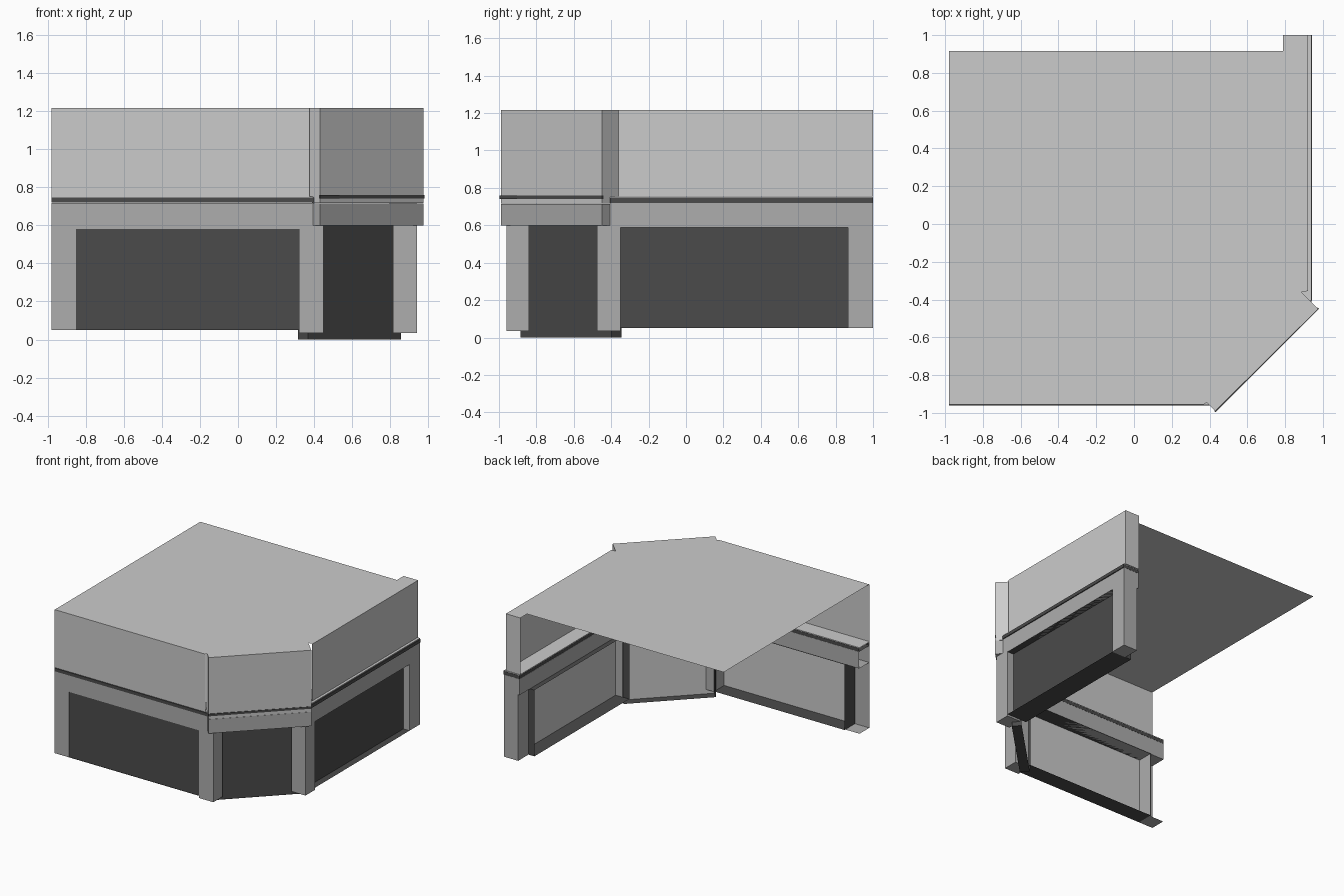
import bpy, bmesh
from mathutils import Vector

if "Cube" in bpy.data.objects:
    bpy.data.objects.remove(bpy.data.objects["Cube"])


def shade(name, v):
    m = bpy.data.materials.new(name)
    m.diffuse_color = (v, v, v, 1)
    m.use_nodes = True
    m.node_tree.nodes["Principled BSDF"].inputs["Base Color"].default_value = m.diffuse_color
    return m


dark, stone = shade("dark", .07), shade("stone", .42)


def make(name, verts, faces, mat=None):
    me = bpy.data.meshes.new(name)
    me.from_pydata([tuple(v) for v in verts], [], faces)
    me.update()
    ob = bpy.data.objects.new(name, me)
    bpy.context.collection.objects.link(ob)
    if mat:
        me.materials.append(mat)
    return ob


def strip(name, plan, z0, z1, mat=None):
    """Thin upright wall along a plan polyline (outside is to the right)."""
    n = len(plan)
    verts = [(x, y, z) for z in (z0, z1) for x, y in plan]
    return make(name, verts, [(i, i + 1, n + i + 1, n + i) for i in range(n - 1)], mat)


def prism(name, plan, z0, z1, top=True, skip=(), mat=stone):
    """Upright prism on a counter-clockwise plan, with optional open sides."""
    n = len(plan)
    verts = [(x, y, z) for z in (z0, z1) for x, y in plan]
    faces = [(i, (i + 1) % n, n + (i + 1) % n, n + i) for i in range(n) if i not in skip]
    faces.append(tuple(reversed(range(n))))
    if top:
        faces.append(tuple(range(n, 2 * n)))
    return make(name, verts, faces, mat)


def rect(x0, y0, x1, y1):
    return [(x0, y0), (x1, y0), (x1, y1), (x0, y1)]


def frame(p, q):
    d = Vector((q[0] - p[0], q[1] - p[1], 0)).normalized()
    return d, Vector((-d.y, d.x, 0))


def sweep(name, p, q, profile, cap_end, mat=None):
    """Closed (inward, z) profile carried from p to q."""
    inward = frame(p, q)[1]
    n = len(profile)
    verts = [Vector((e[0], e[1], z)) + inward * o for e in (p, q) for o, z in profile]
    faces = [(i, (i + 1) % n, n + (i + 1) % n, n + i) for i in range(n)]
    if cap_end:
        faces.append(tuple(reversed(range(n, 2 * n))))
    ob = make(name, verts, faces, mat)
    bm = bmesh.new()
    bm.from_mesh(ob.data)
    bmesh.ops.recalc_face_normals(bm, faces=bm.faces[:])
    bm.to_mesh(ob.data)
    bm.free()


def window(name, p, q, z0, z1, recess, depth):
    """Dark pane with four inward flanges, a sill and head, and a pale lining."""
    d, inward = frame(p, q)
    a, b = Vector((*p, 0)) - d * .002, Vector((*q, 0)) + d * .002
    loop = [v + Vector((0, 0, z)) for v, z in ((a, z0), (b, z0), (b, z1), (a, z1))]
    verts = [v + inward * o for o in (0, recess, depth) for v in loop]
    faces = [(4, 5, 6, 7), (1, 0, 4, 5), (3, 2, 6, 7)]
    faces += [(4 + i, 8 + i, 8 + (i + 1) % 4, 4 + (i + 1) % 4) for i in range(4)]
    make(name, verts, faces, dark)
    make(name + "_lining", [v + inward * (recess + .004) for v in loop], [(3, 2, 1, 0)])


# Flat roof sheet
make("roof", [(x, y, 1.217) for x, y in (
    (-.98, -.955), (.37, -.955), (.385, -.945), (.43, -.99), (.975, -.45), (.885, -.36),
    (.92, -.355), (.92, 1), (.79, 1), (.79, .915), (-.98, .915))], [tuple(range(11))])

# Upper walls, with the short end at the back of the right wall
strip("upper_front_wall", [(-.98, -.955), (.375, -.955)], .75, 1.217)
strip("upper_right_wall", [(.92, -.36), (.92, 1), (.79, 1)], .755, 1.217)
strip("upper_corner_wall", [(.37, -.93), (.43, -.99), (.975, -.45), (.885, -.36)], .745, 1.217)

# Fascia bands, a dark cornice above them and a pale ledge on top
def box(o, d, z0, z1):
    return [(o, z0), (o, z1), (d, z1), (d, z0)]


for side, p, q, d, z, end in (
        ("front", (-.98, -.955), (.40, -.955), .13, .582, False),
        ("right", (.937, -.405), (.937, 1), .14, .588, True)):
    sweep(side + "_fascia", p, q, box(0, d, z, .718), end, stone)
    sweep(side + "_cornice", p, q, box(-.006, d, .719, .745), True, dark)
    sweep(side + "_ledge", p, q, box(0, d, .746, .752), end)
corner = [(.39, -.95), (.43, -.99), (.975, -.45), (.93, -.405), (.81, -.40), (.40, -.82)]
prism("corner_fascia", corner, .60, .715)
prism("corner_frieze", corner, .716, .745, mat=None)
prism("corner_cornice", [(.425, -.990), (.432, -.997), (.98, -.448), (.973, -.441)],
      .742, .76, mat=dark)

# Pillars
prism("left_pillar", rect(-.98, -.955, -.85, -.83), .05, .582, top=False, skip=(2, 3))
prism("corner_pillar_left", rect(.32, -.96, .45, -.84), .035, .60, top=False)
prism("corner_pillar_right", rect(.815, -.475, .94, -.35), .035, .60, top=False)
prism("back_pillar", rect(.81, .865, .937, 1), .05, .588, top=False)

# Windows and the diagonal entrance
window("front_window", (-.85, -.955), (.32, -.955), .05, .582, .003, .135)
window("right_window", (.937, -.35), (.937, .865), .05, .588, .055, .18)
window("entrance_panel", (.37, -.885), (.855, -.40), .0, .60, .002, .075)
